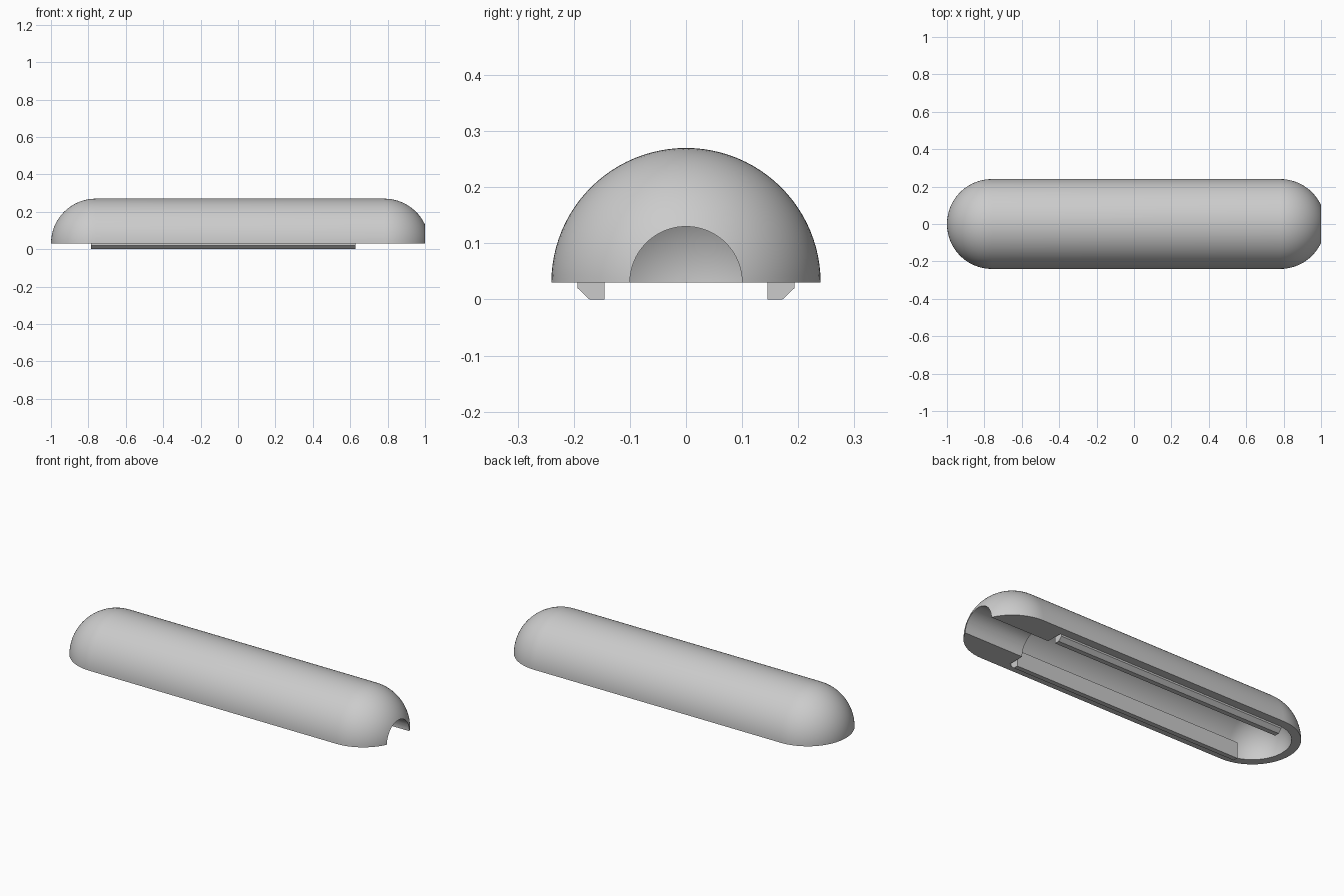
import bpy, bmesh, math
from mathutils import Vector, Matrix

cube = bpy.data.objects.get("Cube")
if cube:
    bpy.data.objects.remove(cube, do_unlink=True)

RIM = 0.03          # height of the open underside
OUTER, INNER, HOLE = 0.24, 0.193, 0.1

grey = bpy.data.materials.new("light_grey")
grey.use_nodes = True
colour = (0.6, 0.6, 0.6, 1)
grey.diffuse_color = colour
grey.node_tree.nodes["Principled BSDF"].inputs["Base Color"].default_value = colour


def finish(name, bm):
    bmesh.ops.recalc_face_normals(bm, faces=bm.faces)
    mesh = bpy.data.meshes.new(name)
    bm.to_mesh(mesh)
    bm.free()
    mesh.materials.append(grey)
    obj = bpy.data.objects.new(name, mesh)
    bpy.context.collection.objects.link(obj)
    return obj


def arc(centre, radius, start, end, steps=20):
    """Quarter circle of a profile, as (x, radius) pairs."""
    return [(centre + radius * math.cos(start + (end - start) * i / steps),
             radius * math.sin(start + (end - start) * i / steps))
            for i in range(steps + 1)]


def revolve(profile, segments=96):
    """Turn an (x, radius) profile about the long axis at rim height."""
    bm = bmesh.new()
    verts = [bm.verts.new((x, r, RIM)) for x, r in profile]
    edges = [bm.edges.new(pair) for pair in zip(verts, verts[1:])]
    bmesh.ops.spin(bm, geom=verts + edges, cent=(0, 0, RIM), axis=(1, 0, 0),
                   angle=math.tau, steps=segments)
    bmesh.ops.remove_doubles(bm, verts=bm.verts, dist=0.0005)
    return bm


def cut(target, cutter):
    mod = target.modifiers.new("cut", "BOOLEAN")
    mod.operation, mod.solver, mod.object = "DIFFERENCE", "EXACT", cutter
    cutter.hide_render = True
    bpy.context.view_layer.objects.active = target
    bpy.ops.object.modifier_apply(modifier=mod.name)
    bpy.data.objects.remove(cutter, do_unlink=True)


# Rounded half-capsule body with a flat underside
half = math.pi / 2
bm = revolve(arc(-0.76, OUTER, math.pi, half) + arc(0.782, OUTER, half, 0))
bmesh.ops.bisect_plane(bm, geom=bm.verts[:] + bm.edges[:] + bm.faces[:], dist=1e-5,
                       plane_co=(0, 0, RIM), plane_no=(0, 0, 1), clear_inner=True)
bmesh.ops.holes_fill(bm, edges=[e for e in bm.edges if e.is_boundary])
shell = finish("cover_shell", bm)

# Hollow cavity, round at one end and flat at the other
cut(shell, finish("cavity_cutter", revolve(
    arc(-0.76, INNER, math.pi, half) + [(0.635, INNER), (0.635, 0)])))

# Round cable channel through the solid end
cut(shell, finish("channel_cutter", revolve(
    [(0.5, 0), (0.5, HOLE), (1.2, HOLE), (1.2, 0)])))

# Pair of chamfered clip rails inside the rim
section = [(0.145, 0), (0.172, 0), (0.193, 0.02), (0.193, 0.035), (0.188, 0.09), (0.145, 0.09)]
for side, name in ((1, "back_clip_rail"), (-1, "front_clip_rail")):
    bm = bmesh.new()
    face = bm.faces.new([bm.verts.new((-0.785, side * y, z)) for y, z in section])
    new = bmesh.ops.extrude_face_region(bm, geom=[face])["geom"]
    bmesh.ops.translate(bm, vec=(1.413, 0, 0),
                        verts=[v for v in new if isinstance(v, bmesh.types.BMVert)])
    finish(name, bm)

# Smooth curves, crisp rim edges
bpy.ops.object.select_all(action="DESELECT")
shell.select_set(True)
bpy.context.view_layer.objects.active = shell
bpy.ops.object.shade_smooth_by_angle(angle=math.radians(30))
